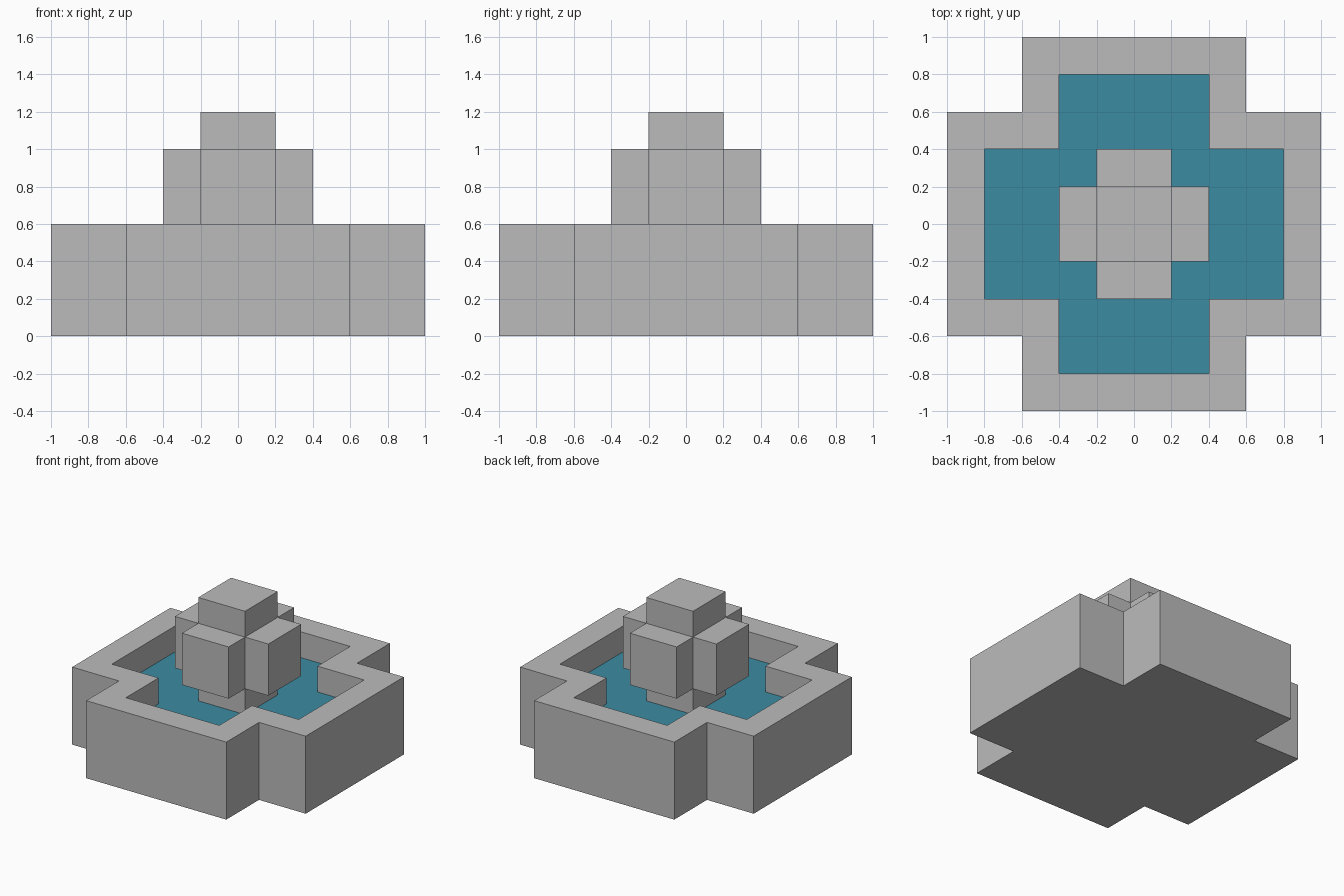
import bpy
import bmesh
from math import pi
from mathutils import Matrix, Vector

cube = bpy.data.objects.get("Cube")
if cube:
    bpy.data.objects.remove(cube, do_unlink=True)


def material(name, color):
    mat = bpy.data.materials.new(name)
    mat.use_nodes = True
    mat.diffuse_color = color
    mat.node_tree.nodes["Principled BSDF"].inputs["Base Color"].default_value = color
    return mat


def finish(bm, name, mat):
    bmesh.ops.recalc_face_normals(bm, faces=bm.faces)
    mesh = bpy.data.meshes.new(name)
    bm.to_mesh(mesh)
    bm.free()
    mesh.materials.append(mat)
    obj = bpy.data.objects.new(name, mesh)
    bpy.context.collection.objects.link(obj)
    return obj


def box(name, center, size, mat, turn=0):
    bm = bmesh.new()
    matrix = (Matrix.Rotation(turn, 4, 'Z') @ Matrix.Translation(center)
              @ Matrix.Diagonal((*size, 1)))
    bmesh.ops.create_cube(bm, size=1, matrix=matrix)
    return finish(bm, name, mat)


def cross_loop(bm, reach, half_width, z):
    """Twelve corners of a plus-shaped outline, counter-clockwise."""
    corner = [(reach, half_width), (half_width, half_width), (half_width, reach)]
    return [bm.verts.new(Matrix.Rotation(q * pi / 2, 3, 'Z') @ Vector((x, y, z)))
            for q in range(4) for x, y in corner]


stone = material("grey stone", (0.5, 0.5, 0.5, 1))
water = material("blue water", (0.044, 0.26, 0.365, 1))
rim_z, water_z = 0.6, 0.4

# Basin: underside, outer wall, rim and inner wall
bm = bmesh.new()
loops = [cross_loop(bm, 1, 0.6, 0), cross_loop(bm, 1, 0.6, rim_z),
         cross_loop(bm, 0.8, 0.4, rim_z), cross_loop(bm, 0.8, 0.4, water_z)]
bm.faces.new(loops[0][::-1])
for low, high in zip(loops, loops[1:]):
    for i in range(len(low)):
        j = (i + 1) % len(low)
        bm.faces.new((low[i], low[j], high[j], high[i]))
finish(bm, "basin", stone)

# Water surface, facing up
bm = bmesh.new()
face = bm.faces.new(cross_loop(bm, 0.8, 0.4, water_z))
surface = finish(bm, "water_surface", water)
if surface.data.polygons[0].normal.z < 0:
    surface.data.flip_normals()

# Central pillar with four spout blocks overhanging the water
box("pillar", (0, 0, 0.8), (0.4, 0.4, 0.8), stone)
for q, side in enumerate(("left", "back", "right", "front")):
    box(side + "_spout_block", (0.3, 0, 0.8), (0.2, 0.4, 0.4), stone, q * pi / 2)
